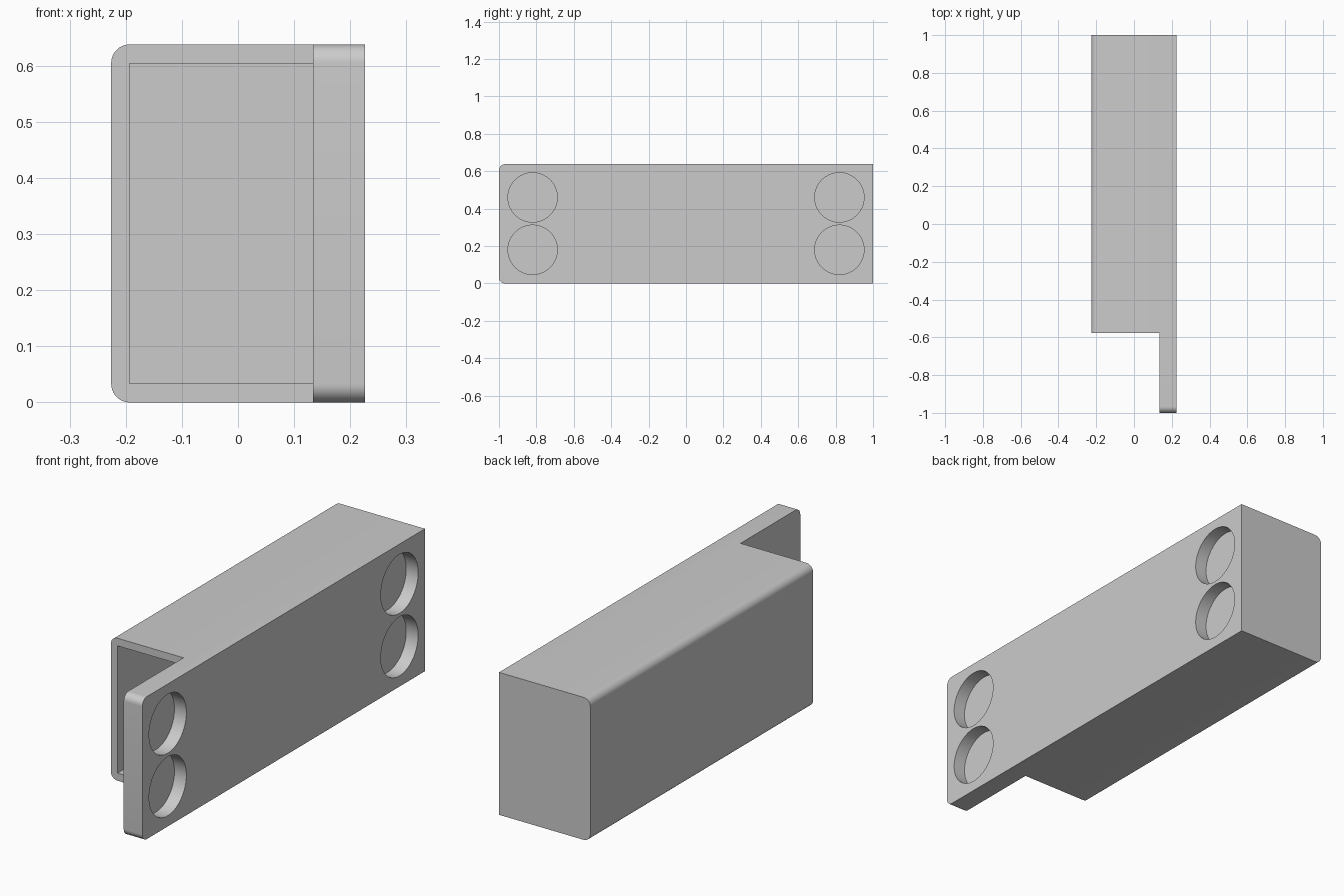
import bpy, bmesh, math
from mathutils import Vector

if "Cube" in bpy.data.objects:
    bpy.data.objects.remove(bpy.data.objects["Cube"])

HX, H, R = 0.226, 0.638, 0.033      # half width, height, corner radius / wall
PLATE_X, BODY_Y = 0.134, -0.577     # inner face of back plate, mouth of the box


def prism(name, profile, place, a, b):
    """Extrude a closed 2D profile between a and b; place() maps to 3D."""
    bm = bmesh.new()
    face = bm.faces.new([bm.verts.new(place(u, v, a)) for u, v in profile])
    top = bmesh.ops.extrude_face_region(bm, geom=[face])["geom"]
    for vert in [g for g in top if isinstance(g, bmesh.types.BMVert)]:
        vert.co += Vector(place(0, 0, b)) - Vector(place(0, 0, a))
    bmesh.ops.recalc_face_normals(bm, faces=bm.faces)
    mesh = bpy.data.meshes.new(name)
    bm.to_mesh(mesh)
    bm.free()
    obj = bpy.data.objects.new(name, mesh)
    bpy.context.collection.objects.link(obj)
    return obj


def arc(cu, cv, r, start, end, n):
    return [(cu + r * math.cos(t), cv + r * math.sin(t))
            for t in (math.radians(start + (end - start) * i / n) for i in range(n + 1))]


def left_rounded(u0, u1):
    """Rectangle of full height with both corners rounded on the low-u side."""
    return ([(u1, 0), (u1, H)] + arc(u0 + R, H - R, R, 90, 180, 10)
            + arc(u0 + R, R, R, 180, 270, 10))


def along_y(u, v, w):
    return (u, w, v)


def along_x(u, v, w):
    return (w, u, v)


def boolean(target, tool, operation):
    tool.hide_render = True
    mod = target.modifiers.new(tool.name, 'BOOLEAN')
    mod.object, mod.operation, mod.solver = tool, operation, 'EXACT'
    bpy.context.view_layer.objects.active = target
    bpy.ops.object.modifier_apply(modifier=mod.name)
    bpy.data.objects.remove(tool)


# Box with a pocket open at the front
holder = prism("holder", left_rounded(-HX, 0.16), along_y, BODY_Y, 1)
x0, z0, z1 = -HX + R, 0.034, 0.604
pocket = prism("pocket", [(x0, z0), (0.2, z0), (0.2, z1), (x0, z1)],
               along_y, BODY_Y - 0.1, 1 - R)
boolean(holder, pocket, 'DIFFERENCE')

# Long mounting plate closing the box on its right side
plate = prism("plate", left_rounded(-1, 1), along_x, PLATE_X, HX)
boolean(holder, plate, 'UNION')

# Four round blind recesses in the plate
for y in (-0.82, 0.82):
    for z in (0.18, 0.46):
        recess = prism("recess", arc(y, z, 0.132, 0, 360, 64)[:-1],
                       along_x, PLATE_X + R, HX + 0.1)
        boolean(holder, recess, 'DIFFERENCE')

holder.select_set(True)
bpy.context.view_layer.objects.active = holder
bpy.ops.object.shade_smooth_by_angle(angle=math.radians(30))
